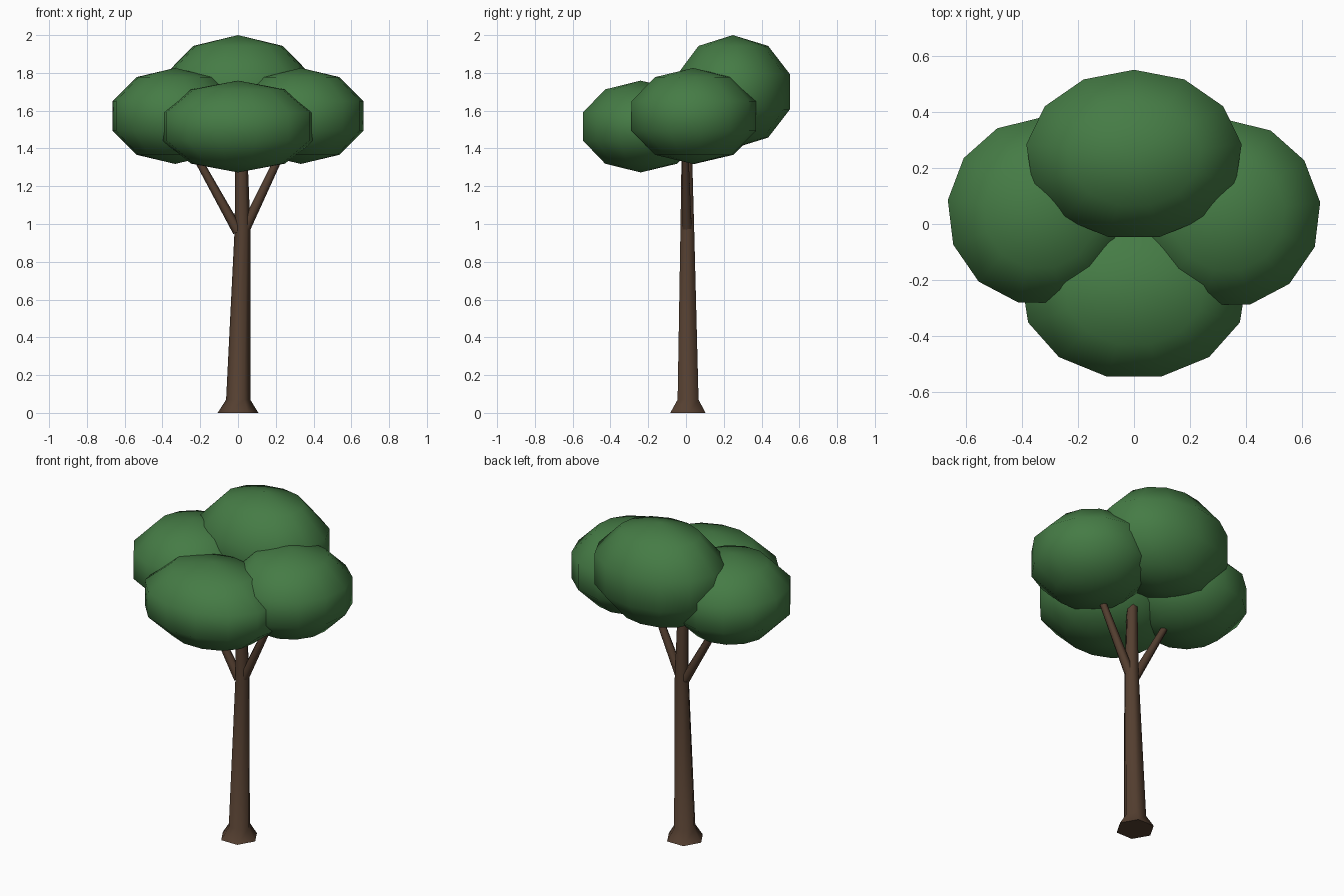
import bpy, bmesh, math
from mathutils import Vector

if "Cube" in bpy.data.objects:
    bpy.data.objects.remove(bpy.data.objects["Cube"])


def material(name, color):
    m = bpy.data.materials.new(name)
    m.diffuse_color = color
    m.use_nodes = True
    m.node_tree.nodes["Principled BSDF"].inputs["Base Color"].default_value = m.diffuse_color
    return m


BARK = material("bark", (0.09, 0.05, 0.03, 1))
LEAF = material("leaves", (0.06, 0.2, 0.06, 1))


def finish(name, bm, mat, angle):
    bmesh.ops.recalc_face_normals(bm, faces=bm.faces)
    me = bpy.data.meshes.new(name)
    bm.to_mesh(me)
    bm.free()
    ob = bpy.data.objects.new(name, me)
    bpy.context.collection.objects.link(ob)
    me.materials.append(mat)
    bpy.ops.object.select_all(action='DESELECT')
    ob.select_set(True)
    bpy.context.view_layer.objects.active = ob
    bpy.ops.object.shade_smooth_by_angle(angle=math.radians(angle))


def tube(name, rings, sides, tilt=None):
    """Loft rings of (centre, radius); tilt is the direction the rings face."""
    bm = bmesh.new()
    rot = Vector((0, 0, 1)).rotation_difference(tilt or Vector((0, 0, 1)))
    loops = []
    for c, r in rings:
        loops.append([bm.verts.new(Vector(c) + rot @ Vector(
            (r * math.cos(math.tau * i / sides), r * math.sin(math.tau * i / sides), 0)))
            for i in range(sides)])
    for a, b in zip(loops, loops[1:]):
        for i in range(sides):
            j = (i + 1) % sides
            bm.faces.new((a[i], a[j], b[j], b[i]))
    bm.faces.new(loops[0][::-1])
    bm.faces.new(loops[-1])
    finish(name, bm, BARK, 62)


def clump(name, center, radii):
    """Low-poly ellipsoid of foliage."""
    bm = bmesh.new()
    bmesh.ops.create_uvsphere(bm, u_segments=13, v_segments=5, radius=1)
    bmesh.ops.scale(bm, vec=radii, verts=bm.verts)
    bmesh.ops.translate(bm, vec=center, verts=bm.verts)
    finish(name, bm, LEAF, 80)


# trunk with flared foot and slight lean
tube("trunk", [((0, 0.01, 0), 0.108), ((0.001, 0.011, 0.07), 0.064),
               ((0.024, 0.007, 0.97), 0.042), ((0.017, 0.004, 1.42), 0.031)], 6)

# forked branches
for name, a, b in (("left_branch", (0.0, 0.006, 0.96), (-0.25, -0.005, 1.41)),
                   ("right_branch", (0.035, 0.006, 0.97), (0.245, -0.005, 1.41))):
    tube(name, [(a, 0.028), (b, 0.019)], 6, Vector(b) - Vector(a))

# foliage clumps
clump("front_foliage", (0, -0.24, 1.516), (0.425, 0.33, 0.243))
clump("back_foliage", (0, 0.248, 1.70), (0.407, 0.318, 0.30))
clump("left_foliage", (-0.333, 0.045, 1.572), (0.351, 0.352, 0.254))
clump("right_foliage", (0.333, 0.037, 1.572), (0.351, 0.352, 0.254))
